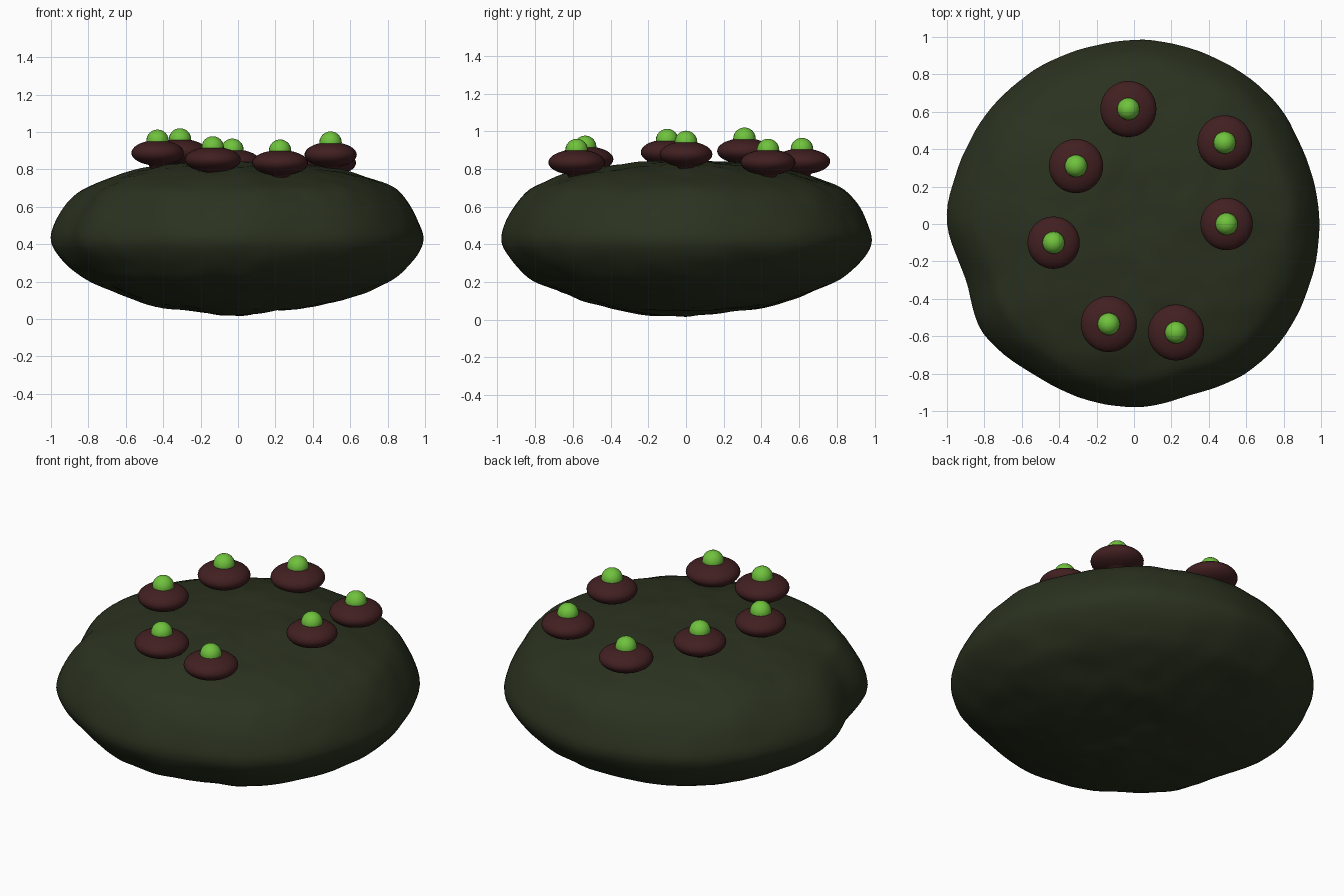
import bpy, bmesh, math
from mathutils import Vector, noise

if "Cube" in bpy.data.objects:
    bpy.data.objects.remove(bpy.data.objects["Cube"])


def material(name, colour):
    m = bpy.data.materials.new(name)
    m.use_nodes = True
    m.diffuse_color = colour
    bsdf = m.node_tree.nodes["Principled BSDF"]
    bsdf.inputs["Base Color"].default_value = colour
    bsdf.inputs["Roughness"].default_value = 0.8
    return m


moss = material("dark moss green", (0.024, 0.032, 0.014, 1))
maroon = material("dark maroon", (0.054, 0.014, 0.015, 1))
lime = material("lime green", (0.16, 0.54, 0.047, 1))


def finish(name, bm, mat):
    bmesh.ops.recalc_face_normals(bm, faces=bm.faces)
    mesh = bpy.data.meshes.new(name)
    bm.to_mesh(mesh)
    bm.free()
    mesh.materials.append(mat)
    for p in mesh.polygons:
        p.use_smooth = True
    obj = bpy.data.objects.new(name, mesh)
    bpy.context.collection.objects.link(obj)
    return obj


def spline(a, b, c, d, t):
    """Catmull-Rom blend between b and c."""
    return b + 0.5 * t * (c - a + t * (2 * a - 5 * b + 4 * c - d
                                       + t * (3 * (b - c) + d - a)))


def smooth_profile(points, steps):
    pts = [Vector(p) for p in points]
    pts = [pts[0]] + pts + [pts[-1]]
    out = [spline(*pts[i:i + 4], s / steps)
           for i in range(len(pts) - 3) for s in range(steps)]
    return out + [pts[-1]]


def lathe(profile, steps):
    bm = bmesh.new()
    verts = [bm.verts.new((max(r, 0), 0, h)) for r, h in profile]
    edges = [bm.edges.new(pair) for pair in zip(verts, verts[1:])]
    bmesh.ops.spin(bm, geom=verts + edges, cent=(0, 0, 0), axis=(0, 0, 1),
                   angle=math.tau, steps=steps)
    bmesh.ops.remove_doubles(bm, verts=bm.verts, dist=0.0003)
    return bm


# Lumpy flattened body: side profile, and plan radius all the way round
body_profile = [(0, 0.84), (0.2, 0.84), (0.4, 0.823), (0.6, 0.785), (0.8, 0.715),
                (0.89, 0.65), (0.96, 0.55), (1, 0.44), (0.975, 0.355),
                (0.9, 0.265), (0.8, 0.19), (0.6, 0.11), (0.4, 0.06),
                (0.2, 0.04), (0, 0.025)]
outline = [0.995, 0.985, 0.995, 0.995, 0.985, 0.985, 0.98, 0.98, 0.985, 0.985,
           0.995, 0.945, 0.995, 0.97, 0.973, 0.98, 0.965, 0.995, 1.005, 0.99]


def plan_radius(angle):
    n = len(outline)
    pos = angle / math.tau * n
    i = math.floor(pos)
    return spline(*(outline[(i + k) % n] for k in (-1, 0, 1, 2)), pos - i)


def build_body():
    bm = lathe(smooth_profile(body_profile, 5), 120)
    bm.normal_update()
    keel = Vector((0, -0.15))
    for v in bm.verts:
        co = v.co.copy()
        angle = math.atan2(co.y, co.x) % math.tau
        rho = co.xy.length
        scale = 1 + (plan_radius(angle) - 1) * rho
        lump = 0.016 * noise.noise(co * 3.2 + Vector((3, 1, 7)))
        lump += 0.009 * noise.noise(co * 8)
        side = Vector((co.x, co.y, (co.z - 0.44) * 2)).normalized()
        v.co = Vector((co.x * scale, co.y * scale, co.z)) + side * lump * (0.4 + 0.6 * abs(side.z))
        if co.z < 0.4:
            # Underside rises along one diagonal and dips to a small keel
            v.co.z += 0.012 * (1 + math.sin(2 * angle)) * rho * (0.4 - co.z) / 0.4
            v.co.z -= 0.022 * math.exp(-((co.xy - keel).length / 0.15) ** 2)
            v.co.z = max(v.co.z, 0)
    finish("body", bm, moss)


# Rounded lens-shaped cap on a short tapering stem
def build_cap(name, x, y, z, r):
    angles = [math.radians(90 - 10 * i) for i in range(17)]
    profile = [(r * math.cos(a), 0.068 * math.sin(a)) for a in angles]
    profile += [(0.24 * r, -0.085), (0.16 * r, -0.125), (0, -0.135)]
    finish(name, lathe(profile, 32), maroon).location = (x, y, z)


# Round bead sitting on the cap
def build_bead(name, x, y, z):
    bm = bmesh.new()
    bmesh.ops.create_uvsphere(bm, u_segments=20, v_segments=12, radius=0.06)
    finish(name, bm, lime).location = (x, y, z)


build_body()
pods = [  # x, y, top of bead, cap radius
    (-0.03, 0.615, 0.965, 0.15),
    (0.485, 0.435, 0.96, 0.146),
    (0.495, 0.0, 1.003, 0.14),
    (0.225, -0.58, 0.96, 0.15),
    (-0.135, -0.535, 0.977, 0.15),
    (-0.43, -0.10, 1.013, 0.14),
    (-0.31, 0.31, 1.02, 0.145),
]
for i, (x, y, top, r) in enumerate(pods, 1):
    build_cap(f"pod_cap_{i}", x, y, top - 0.125, r)
    build_bead(f"pod_bead_{i}", x, y, top - 0.06)
